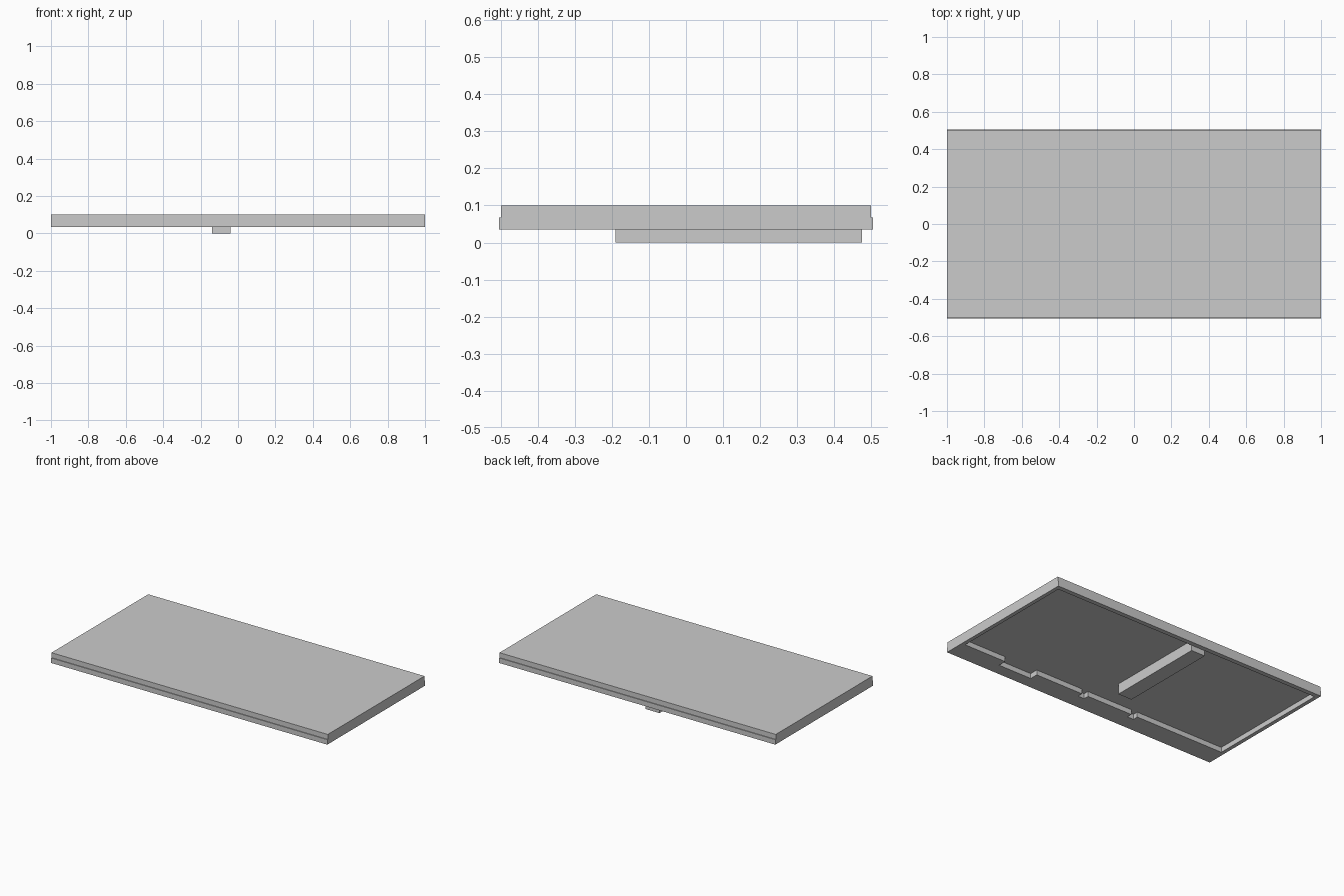
import bpy
import bmesh

cube = bpy.data.objects.get("Cube")
if cube:
    bpy.data.objects.remove(cube, do_unlink=True)

grey = bpy.data.materials.new("plain grey")
grey.use_nodes = True
colour = (0.6, 0.6, 0.6, 1)
grey.diffuse_color = colour
grey.node_tree.nodes["Principled BSDF"].inputs["Base Color"].default_value = colour


def slab(name, outline, bottom, top):
    """Extrude a flat outline between two heights."""
    bm = bmesh.new()
    base = bm.faces.new([bm.verts.new((x, y, bottom)) for x, y in outline])
    lifted = bmesh.ops.extrude_face_region(bm, geom=[base])["geom"]
    for v in lifted:
        if isinstance(v, bmesh.types.BMVert):
            v.co.z = top
    bmesh.ops.recalc_face_normals(bm, faces=bm.faces[:])
    mesh = bpy.data.meshes.new(name)
    bm.to_mesh(mesh)
    bm.free()
    mesh.materials.append(grey)
    obj = bpy.data.objects.new(name, mesh)
    bpy.context.collection.objects.link(obj)
    return obj


def box(name, x0, x1, y0, y1, bottom, top):
    return slab(name, [(x0, y0), (x1, y0), (x1, y1), (x0, y1)], bottom, top)


LOW, MID, TOP = 0.035, 0.0675, 0.1
FRONT, BACK, LIP, RIM = -0.505, 0.505, -0.37, 0.475

# Flat top plate
box("top_plate", -1, 1, -0.5, 0.5, MID, TOP)

# Rim under the plate: back and both ends
box("back_rim", -1, 1, RIM, BACK, LOW, MID)
for side, sign in (("left", 1), ("right", -1)):
    x0, x1 = sorted((sign * 0.975, sign))
    box(side + "_rim", x0, x1, LIP, RIM, LOW, MID)

# Wide front rim with one long and two small notches on its inner edge
outline = [(-1, FRONT), (1, FRONT), (1, LIP)]
for right, left, depth in ((0.43, 0.67, -0.425), (0.04, 0.085, -0.405), (-0.335, -0.29, -0.405)):
    outline += [(left, LIP), (left, depth), (right, depth), (right, LIP)]
outline.append((-1, LIP))
slab("front_rim", outline, LOW, MID)

# Bar hanging from the underside
box("under_bar", -0.14, -0.04, -0.19, RIM, 0, MID)
